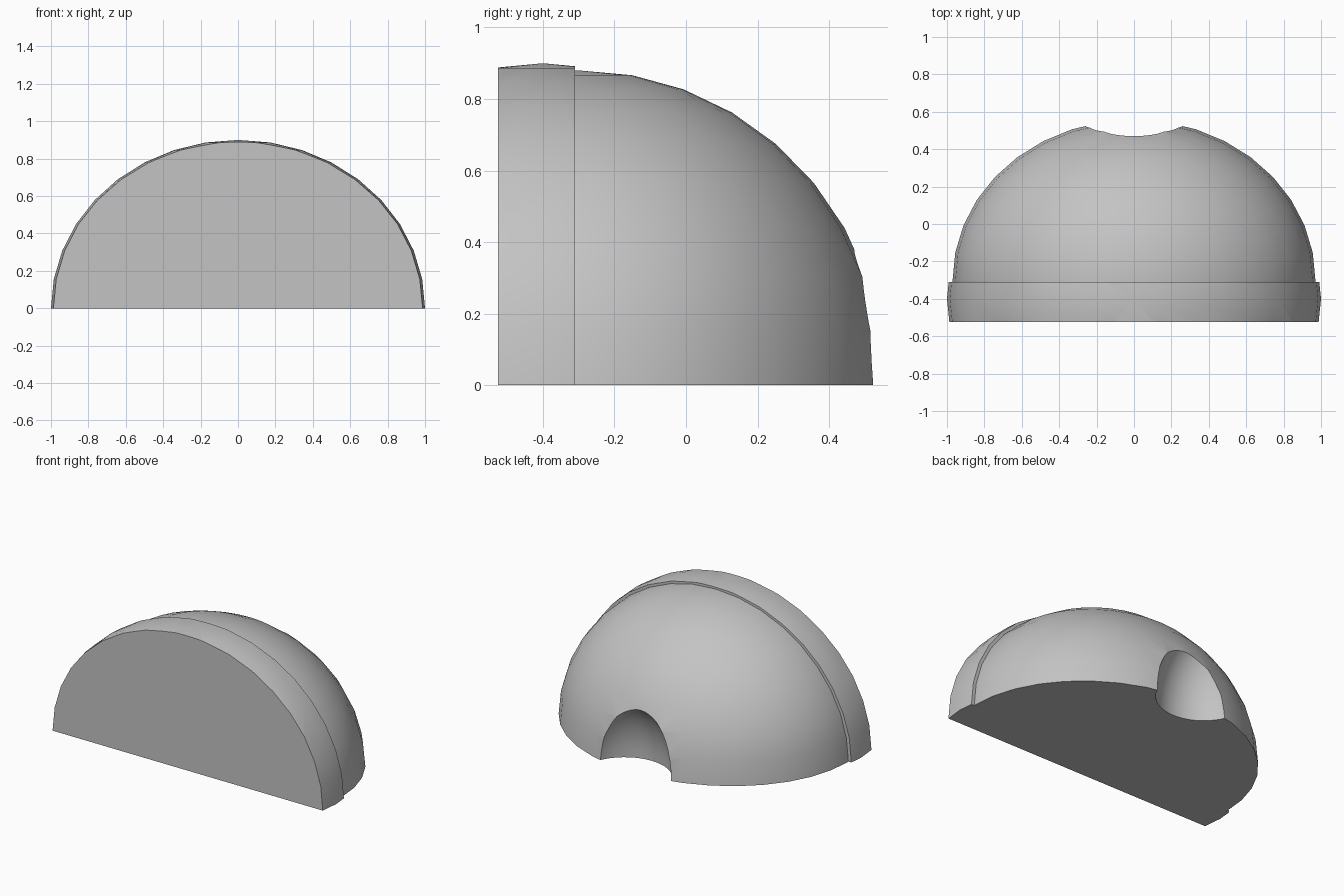
import bpy, bmesh, math
from mathutils import Matrix

cube = bpy.data.objects.get("Cube")
if cube:
    bpy.data.objects.remove(cube, do_unlink=True)

FRONT, STEP = -0.525, -0.31

grey = bpy.data.materials.new("plain grey")
grey.use_nodes = True
grey.diffuse_color = (0.55, 0.55, 0.55, 1)
grey.node_tree.nodes["Principled BSDF"].inputs["Base Color"].default_value = (0.55, 0.55, 0.55, 1)


def ellipsoid(name, centre, radii, cuts=(), segments=36):
    """Ellipsoid with capped plane cuts; each cut is (point, normal), removing the normal side."""
    bm = bmesh.new()
    bmesh.ops.create_uvsphere(bm, u_segments=segments, v_segments=segments // 2, radius=1,
                              matrix=Matrix.LocRotScale(centre, None, radii))
    for point, normal in cuts:
        geom = bm.verts[:] + bm.edges[:] + bm.faces[:]
        cut = bmesh.ops.bisect_plane(bm, geom=geom, dist=1e-5, plane_co=point,
                                     plane_no=normal, clear_outer=True)
        rim = [e for e in cut["geom_cut"] if isinstance(e, bmesh.types.BMEdge)]
        bmesh.ops.contextual_create(bm, geom=rim)
    bmesh.ops.recalc_face_normals(bm, faces=bm.faces)
    mesh = bpy.data.meshes.new(name)
    bm.to_mesh(mesh)
    bm.free()
    mesh.materials.append(grey)
    obj = bpy.data.objects.new(name, mesh)
    bpy.context.collection.objects.link(obj)
    return obj


ground_cut = ((0, 0, 0), (0, 0, -1))

# Wide band with the flat front face
band = ellipsoid("front_band", (0, -0.4, 0), (1, 0.84, 0.9),
                 [ground_cut, ((0, FRONT, 0), (0, -1, 0)), ((0, STEP, 0), (0, 1, 0))])

# Slightly smaller rounded shell behind it
dome = ellipsoid("rear_dome", (0, -0.3, 0), (0.97, 0.858, 0.88),
                 [ground_cut, ((0, STEP, 0), (0, -1, 0))])

# Arched hollow in the back of the dome
cutter = ellipsoid("doorway_cutter", (0, 0.64, 0), (0.284, 0.284, 0.47), segments=48)
hollow = dome.modifiers.new("doorway", "BOOLEAN")
hollow.operation = "DIFFERENCE"
hollow.solver = "EXACT"
hollow.object = cutter
bpy.context.view_layer.objects.active = dome
bpy.ops.object.modifier_apply(modifier=hollow.name)
bpy.data.objects.remove(cutter, do_unlink=True)

# Smooth curved skin, sharp rims
for obj in (band, dome):
    bpy.ops.object.select_all(action="DESELECT")
    obj.select_set(True)
    bpy.context.view_layer.objects.active = obj
    bpy.ops.object.shade_smooth_by_angle(angle=math.radians(30))
